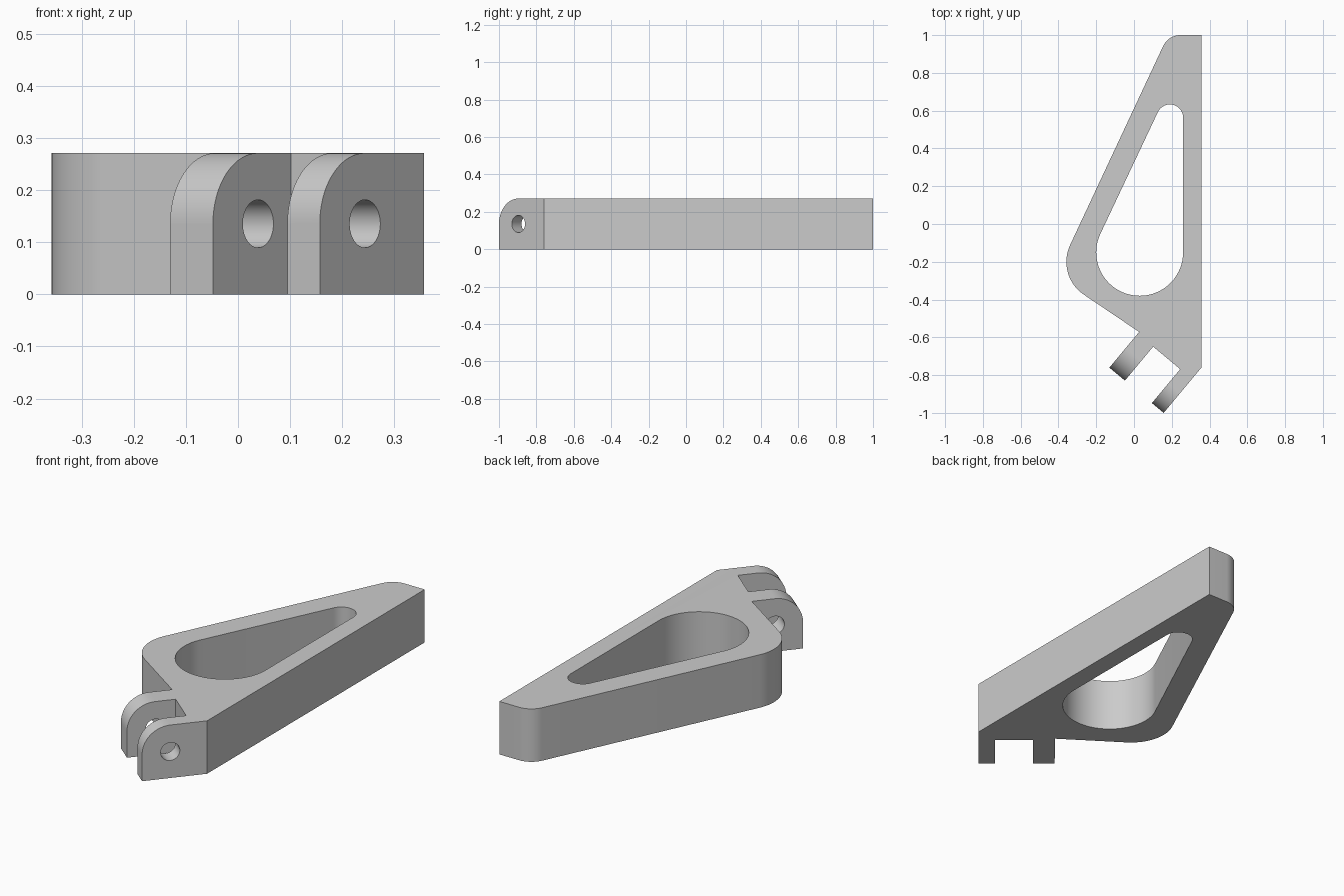
import bpy, bmesh, math
from mathutils import Matrix, Vector

if "Cube" in bpy.data.objects:
    bpy.data.objects.remove(bpy.data.objects["Cube"])

H = 0.271                                   # plate thickness
grey = bpy.data.materials.new("light_grey")
grey.diffuse_color = (0.6, 0.6, 0.6, 1)
grey.use_nodes = True
grey.node_tree.nodes["Principled BSDF"].inputs["Base Color"].default_value = grey.diffuse_color


def arc(c, r, a0, a1, n):
    """Points on a circle from angle a0 to a1 (degrees)."""
    angles = [math.radians(a0 + (a1 - a0) * i / n) for i in range(n + 1)]
    return [(c[0] + r * math.cos(a), c[1] + r * math.sin(a)) for a in angles]


def tangent_angle(c0, r0, c1, r1):
    """Angle of the left-hand outer tangent normal, going from circle 0 up to circle 1."""
    dx, dy = c1[0] - c0[0], c1[1] - c0[1]
    return math.degrees(math.atan2(dy, dx) + math.acos((r0 - r1) / math.hypot(dx, dy)))


def prism(name, pts, z0, z1, matrix=Matrix()):
    """Extrude a closed profile between z0 and z1."""
    bm = bmesh.new()
    face = bm.faces.new([bm.verts.new((x, y, z0)) for x, y in pts])
    top = bmesh.ops.extrude_face_region(bm, geom=[face])["geom"]
    bmesh.ops.translate(bm, vec=(0, 0, z1 - z0),
                        verts=[v for v in top if isinstance(v, bmesh.types.BMVert)])
    bmesh.ops.recalc_face_normals(bm, faces=bm.faces)
    bm.transform(matrix)
    mesh = bpy.data.meshes.new(name)
    bm.to_mesh(mesh)
    bm.free()
    mesh.materials.append(grey)
    ob = bpy.data.objects.new(name, mesh)
    bpy.context.collection.objects.link(ob)
    return ob


# Lug frame: "along" runs from the lug tips into the body, "across" over the lugs
tip = Vector((0.157, -1.0))
corner = Vector((0.357, -0.76))
along = (corner - tip).normalized()
across = Vector((-along.y, along.x))


def lug(s, t):
    return tuple(tip + along * s + across * t)


# Plate outline with two lugs and rounded corners
left_c, left_r = (-0.148, -0.2), 0.21
top_c, top_r = (0.245, 0.9), 0.1
side = tangent_angle(left_c, left_r, top_c, top_r)
outline = [(0.357, 1.0), tuple(corner),
           lug(0, 0), lug(0, 0.081), lug(0.234, 0.081),
           lug(0.234, 0.267), lug(0, 0.267), lug(0, 0.374), lug(0.246, 0.374)]
outline += arc(left_c, left_r, 237.5, side, 24)
outline += arc(top_c, top_r, side, 90, 12)
bracket = prism("bracket", outline, 0, H)

# Teardrop opening
big_c, big_r = (0.03, -0.15), 0.23
small_c, small_r = (0.19, 0.563), 0.07
slant = tangent_angle(big_c, big_r, small_c, small_r)
opening = arc(big_c, big_r, 360, slant, 48) + arc(small_c, small_r, slant, 0, 20)

# Lug cutters: pin hole and rounded upper tips
frame = Matrix(((along.x, 0, -across.x, tip.x),
                (along.y, 0, -across.y, tip.y),
                (0, 1, 0, 0),
                (0, 0, 0, 1)))
R = H / 2
rounding = [(-0.05, R)] + arc((R, R), R, 180, 90, 24) + [(R, 0.35), (-0.05, 0.35)]
cutters = [
    prism("opening_cutter", opening, -0.1, H + 0.1),
    prism("pin_hole_cutter", arc((R, R), 0.046, 0, 352.5, 47), -0.5, 0.1, frame),
    prism("lug_rounding_cutter", rounding, -0.5, 0.1, frame),
]
for c in cutters:
    c.hide_render = True
    mod = bracket.modifiers.new(c.name, "BOOLEAN")
    mod.operation, mod.solver, mod.object = "DIFFERENCE", "EXACT", c

# Bake the cuts, then smooth the curved walls
bpy.context.view_layer.update()
baked = bpy.data.meshes.new_from_object(
    bracket.evaluated_get(bpy.context.evaluated_depsgraph_get()))
bracket.modifiers.clear()
bracket.data = baked
for c in cutters:
    bpy.data.objects.remove(c)
bpy.ops.object.select_all(action="DESELECT")
bracket.select_set(True)
bpy.context.view_layer.objects.active = bracket
bpy.ops.object.shade_smooth_by_angle(angle=math.radians(30))
